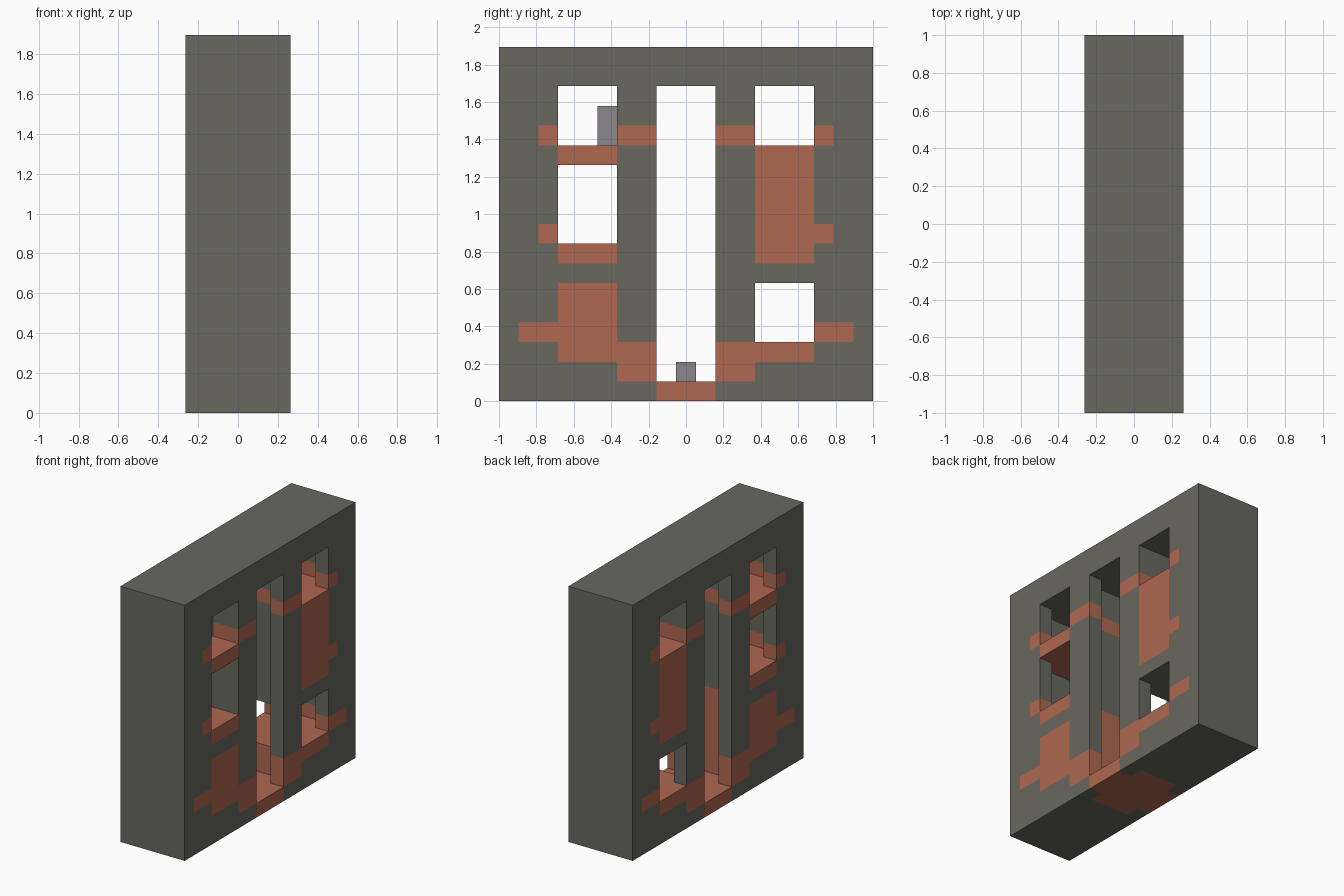
import bpy
import bmesh
import math
from mathutils import Vector

cube = bpy.data.objects.get("Cube")
if cube:
    bpy.data.objects.remove(cube, do_unlink=True)

UNIT = 2 / 19
NX, NY, NZ = 5, 19, 18
EMPTY, STONE, CLAY = None, 0, 1


def make_material(name, rgb):
    mat = bpy.data.materials.new(name)
    mat.use_nodes = True
    color = (*rgb, 1)
    mat.diffuse_color = color
    mat.node_tree.nodes["Principled BSDF"].inputs["Base Color"].default_value = color
    return mat


stone = make_material("dark grey stone", (0.138, 0.138, 0.117))
clay = make_material("red brown clay", (0.43, 0.138, 0.082))
pale = make_material("light grey", (0.255, 0.245, 0.255))

# Block plan on a regular grid
cells = {(x, y, z): STONE
         for x in range(NX) for y in range(NY) for z in range(NZ)}


def fill(value, y, z, x=(0, NX)):
    for i in range(*x):
        for j in range(*y):
            for k in range(*z):
                cells[i, j, k] = value


INNER = (1, 4)

# Clay bands across the walls
for y in ((2, 3), (6, 8), (11, 13), (16, 17)):
    fill(CLAY, y, (13, 14))
for y in ((2, 3), (16, 17)):
    fill(CLAY, y, (8, 9))
for y in ((1, 3), (16, 18)):
    fill(CLAY, y, (3, 4))
for z in (8, 13):
    for y in ((1, 2), (17, 18)):
        fill(CLAY, y, (z, z + 1), INNER)

# Clay floors and filled panels
fill(CLAY, (3, 6), (12, 13))
fill(CLAY, (3, 6), (7, 8))
fill(CLAY, (3, 6), (2, 6))
fill(CLAY, (13, 16), (7, 13))
fill(CLAY, (13, 16), (2, 3))
for y in ((6, 8), (11, 13)):
    fill(CLAY, y, (1, 3))
fill(CLAY, (8, 11), (0, 1))
fill(CLAY, (7, 12), (0, 1), INNER)
fill(CLAY, (6, 7), (1, 7), INNER)
for z in (2, 7, 12):
    fill(CLAY, (2, 3), (z, z + 1), INNER)
    fill(CLAY, (16, 17), (z, z + 1), INNER)

# Rooms: narrow openings in both shells, wider inside
rooms = (
    ((8, 11), (7, 12), (1, 16)),
    ((3, 6), (2, 6), (13, 16)),
    ((3, 6), (2, 6), (8, 12)),
    ((13, 16), (13, 17), (13, 16)),
    ((13, 16), (12, 17), (3, 6)),
)
for opening, inside, z in rooms:
    fill(EMPTY, opening, z)
    fill(EMPTY, inside, z, INNER)


def corner(p):
    return Vector(((p[0] - NX / 2) * UNIT, (p[1] - NY / 2) * UNIT, p[2] * UNIT))


# Skin of the solid cells, merged into large flat faces
bm = bmesh.new()
verts = {}


def vert(p):
    if p not in verts:
        verts[p] = bm.verts.new(corner(p))
    return verts[p]


for cell, value in cells.items():
    if value is EMPTY:
        continue
    for axis in range(3):
        for side in (0, 1):
            near = list(cell)
            near[axis] += 2 * side - 1
            if cells.get(tuple(near)) is not None:
                continue
            ring = []
            for a, b in ((0, 0), (1, 0), (1, 1), (0, 1)):
                p = list(cell)
                p[axis] += side
                p[(axis + 1) % 3] += a
                p[(axis + 2) % 3] += b
                ring.append(vert(tuple(p)))
            face = bm.faces.new(ring if side else ring[::-1])
            face.material_index = value
bmesh.ops.dissolve_limit(bm, angle_limit=math.radians(1), verts=bm.verts[:],
                         edges=bm.edges[:], delimit={'MATERIAL'})
mesh = bpy.data.meshes.new("block_wall")
bm.to_mesh(mesh)
bm.free()
mesh.materials.append(stone)
mesh.materials.append(clay)
bpy.context.collection.objects.link(bpy.data.objects.new("block_wall", mesh))


# Pale blocks standing inside the rooms
def add_block(name, low, high):
    a, b = corner(low), corner(high)
    bpy.ops.mesh.primitive_cube_add(size=1, location=(a + b) / 2)
    obj = bpy.context.object
    obj.name = name
    obj.scale = b - a
    obj.data.materials.append(pale)


add_block("tall_pale_block", (2, 5, 13), (3, 6, 15))
add_block("small_pale_block", (2, 9, 1), (3, 10, 2))
